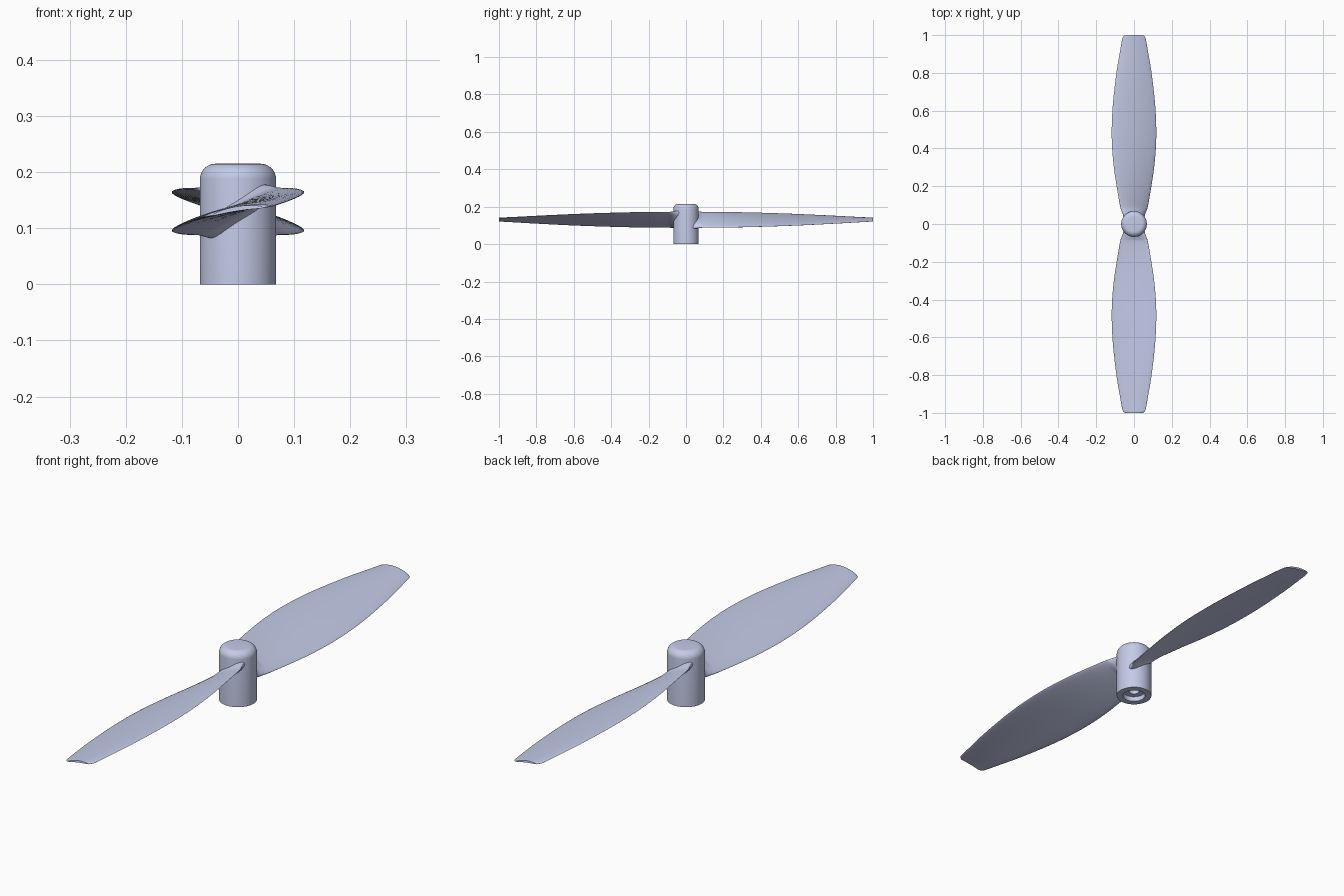
import bpy, bmesh
from math import sin, cos, pi, radians

if "Cube" in bpy.data.objects:
    bpy.data.objects.remove(bpy.data.objects["Cube"])

grey = bpy.data.materials.new("pale blue grey")
grey.use_nodes = True
colour = (0.59, 0.64, 0.86, 1)
grey.diffuse_color = colour
grey.node_tree.nodes["Principled BSDF"].inputs["Base Color"].default_value = colour


def finish(name, bm, angle):
    """Turn a bmesh into a smooth-shaded object."""
    bmesh.ops.recalc_face_normals(bm, faces=bm.faces)
    mesh = bpy.data.meshes.new(name)
    bm.to_mesh(mesh)
    bm.free()
    mesh.materials.append(grey)
    obj = bpy.data.objects.new(name, mesh)
    bpy.context.collection.objects.link(obj)
    bpy.ops.object.select_all(action="DESELECT")
    obj.select_set(True)
    bpy.context.view_layer.objects.active = obj
    bpy.ops.object.shade_smooth_by_angle(angle=radians(angle))
    return obj


def skin(bm, rings):
    """Bridge closed rings of points and cap both ends."""
    loops = [[bm.verts.new(p) for p in ring] for ring in rings]
    n = len(loops[0])
    for a, b in zip(loops, loops[1:]):
        for i in range(n):
            j = (i + 1) % n
            bm.faces.new((a[i], a[j], b[j], b[i]))
    bm.faces.new(loops[0])
    bm.faces.new(loops[-1])


def refine(rows, steps):
    """Smooth curve through the rows."""
    out = []
    for i in range(len(rows) - 1):
        quad = [rows[max(0, min(len(rows) - 1, i + k))] for k in (-1, 0, 1, 2)]
        for s in range(steps):
            t = s / steps
            out.append([b + t / 2 * (c - a + t * (2 * a - 5 * b + 4 * c - d
                        + t * (3 * (b - c) + d - a))) for a, b, c, d in zip(*quad)])
    return out + [rows[-1]]


# Hub: lathed shell with a rounded crown and a stepped bore underneath
R, TOP, FILLET = 0.068, 0.215, 0.028
profile = [(0.02, 0.14), (0.02, 0.02), (0.043, 0.02), (0.043, 0), (R, 0)]
for k in range(9):
    a = k / 8 * pi / 2
    profile.append((R - FILLET + FILLET * cos(a), TOP - FILLET + FILLET * sin(a)))
SIDES = 64
bm = bmesh.new()
skin(bm, [[(r * cos(2 * pi * i / SIDES), r * sin(2 * pi * i / SIDES), z)
           for i in range(SIDES)] for r, z in profile])
finish("hub", bm, 35)

# Blade stations: radius, half chord, half rise, thickness, camber
stations = [
    (0.03, 0.055, 0.038, 0.060, 0.0),
    (0.055, 0.060, 0.040, 0.050, 0.0),
    (0.075, 0.068, 0.041, 0.032, 0.001),
    (0.10, 0.075, 0.041, 0.020, 0.002),
    (0.20, 0.092, 0.041, 0.016, 0.004),
    (0.32, 0.109, 0.039, 0.015, 0.005),
    (0.46, 0.118, 0.035, 0.014, 0.006),
    (0.62, 0.113, 0.029, 0.013, 0.006),
    (0.80, 0.093, 0.020, 0.011, 0.006),
    (0.92, 0.073, 0.013, 0.010, 0.005),
    (0.975, 0.063, 0.010, 0.009, 0.005),
    (0.992, 0.057, 0.009, 0.009, 0.005),
    (1.0, 0.046, 0.007, 0.008, 0.005),
]
MID, POINTS = 0.13, 40


def section(r, chord, rise, thick, camber, side):
    """Twisted, cambered lens section; side is +1 for back, -1 for front."""
    ring = []
    for i in range(POINTS):
        a = 2 * pi * i / POINTS
        s = cos(a)
        z = MID - s * rise + camber * (1 - s * s) + thick / 2 * sin(a)
        ring.append((side * s * chord, side * r, z))
    return ring


for name, side in (("back_blade", 1), ("front_blade", -1)):
    bm = bmesh.new()
    skin(bm, [section(*row, side) for row in refine(stations, 4)])
    finish(name, bm, 50)
